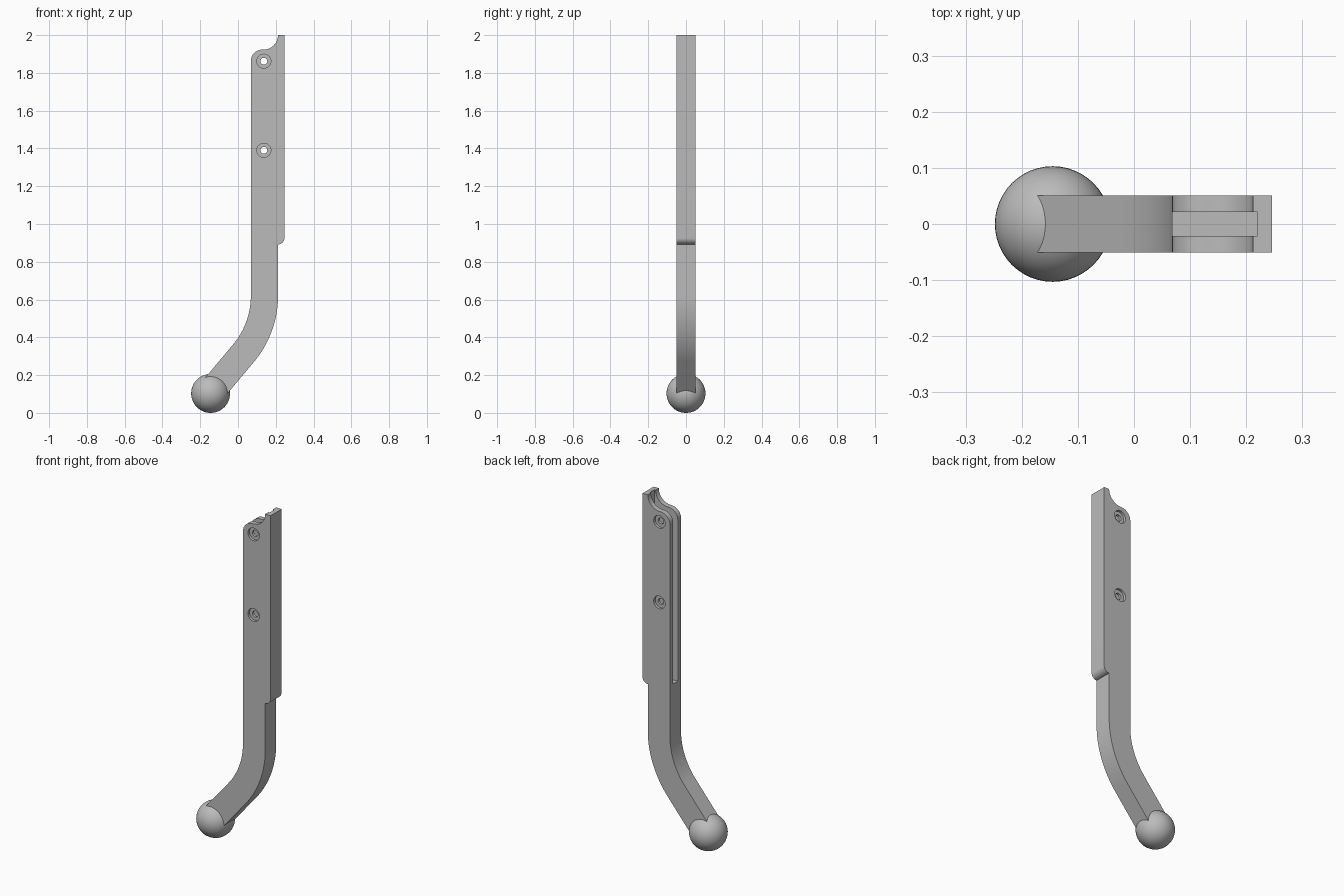
import bpy
import bmesh
from math import cos, sin, radians, pi
from mathutils import Vector

cube = bpy.data.objects.get("Cube")
if cube:
    bpy.data.objects.remove(cube, do_unlink=True)

grey = bpy.data.materials.new("plain grey")
grey.use_nodes = True
colour = (0.5, 0.5, 0.5, 1)
grey.diffuse_color = colour
grey.node_tree.nodes["Principled BSDF"].inputs["Base Color"].default_value = colour

HALF = 0.051            # half thickness of the arm
LEFT, RIGHT, LIP = 0.068, 0.212, 0.246


def arc(cx, cz, r, start, end, steps):
    """Points (x, z) along an arc, angles in degrees."""
    angles = [radians(start + (end - start) * i / steps) for i in range(steps + 1)]
    return [(cx + r * cos(a), cz + r * sin(a)) for a in angles]


def extrude_profile(name, points, half):
    bm = bmesh.new()
    face = bm.faces.new([bm.verts.new((x, -half, z)) for x, z in points])
    result = bmesh.ops.extrude_face_region(bm, geom=[face])
    moved = [v for v in result["geom"] if isinstance(v, bmesh.types.BMVert)]
    bmesh.ops.translate(bm, verts=moved, vec=(0, 2 * half, 0))
    bmesh.ops.recalc_face_normals(bm, faces=bm.faces)
    mesh = bpy.data.meshes.new(name)
    bm.to_mesh(mesh)
    bm.free()
    mesh.materials.append(grey)
    obj = bpy.data.objects.new(name, mesh)
    bpy.context.collection.objects.link(obj)
    return obj


def cut(target, cutter):
    cutter.hide_render = True
    mod = target.modifiers.new("cut", 'BOOLEAN')
    mod.operation = 'DIFFERENCE'
    mod.solver = 'EXACT'
    mod.object = cutter
    bpy.ops.object.select_all(action='DESELECT')
    bpy.context.view_layer.objects.active = target
    target.select_set(True)
    bpy.ops.object.modifier_apply(modifier=mod.name)
    bpy.data.objects.remove(cutter, do_unlink=True)


# Arm outline: upright bar, stepped lip on one side, bend towards the ball
bend_x, bend_z, turn = -0.332, 0.62, -40
inner = arc(bend_x, bend_z, LEFT - bend_x, turn, 0, 16)
outer = arc(bend_x, bend_z, RIGHT - bend_x, 0, turn, 16)
reach = Vector((sin(radians(turn)), -cos(radians(turn)))) * 0.27
outline = (
    [tuple(Vector(inner[0]) + reach)] + inner
    + arc(0.128, 1.863, 0.06, 180, 90, 12)        # rounded shoulder
    + arc(0.134, 2.001, 0.078, -90, 0, 12)        # hollow below the tip
    + [(LIP, 2.0)]
    + arc(RIGHT, 0.926, LIP - RIGHT, 0, -90, 10)  # rounded foot of the lip
    + outer + [tuple(Vector(outer[-1]) + reach)]
)
arm = extrude_profile("bent_arm", outline, HALF)

# Deep slot in the inner edge, open at the top
slot = [(-0.1, 0.92), (0.22, 0.92), (0.22, 2.1), (-0.1, 2.1)]
cut(arm, extrude_profile("slot_cutter", slot, 0.021))

# Screw holes with a wider recess on both faces
for z in (1.39, 1.862):
    for radius, y, depth in ((0.018, 0, 0.3), (0.037, -HALF, 0.03), (0.037, HALF, 0.03)):
        bpy.ops.mesh.primitive_cylinder_add(
            vertices=32, radius=radius, depth=depth,
            location=(0.137, y, z), rotation=(pi / 2, 0, 0))
        cut(arm, bpy.context.object)

# Ball end
bpy.ops.mesh.primitive_uv_sphere_add(
    segments=48, ring_count=24, radius=0.103, location=(-0.145, 0, 0.103))
ball = bpy.context.object
ball.name = "ball_end"
ball.data.materials.append(grey)

for obj in (arm, ball):
    bpy.ops.object.select_all(action='DESELECT')
    bpy.context.view_layer.objects.active = obj
    obj.select_set(True)
    bpy.ops.object.shade_smooth_by_angle(angle=radians(30))
